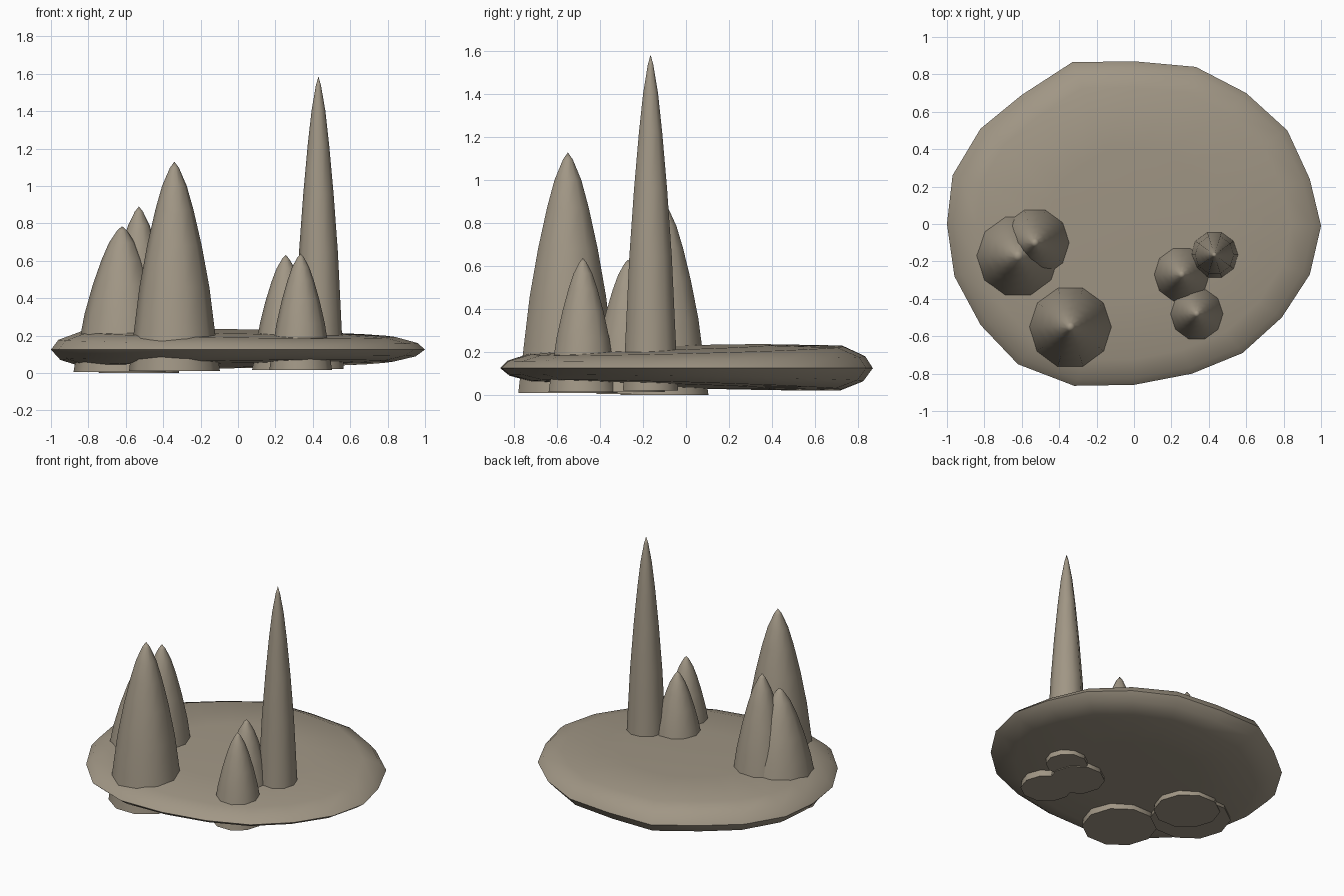
import bpy, bmesh
from math import cos, sin, pi, radians

cube = bpy.data.objects.get("Cube")
if cube:
    bpy.data.objects.remove(cube)

stone = bpy.data.materials.new("warm grey stone")
stone.use_nodes = True
color = (0.355, 0.307, 0.235, 1)
stone.diffuse_color = color
stone.node_tree.nodes["Principled BSDF"].inputs["Base Color"].default_value = color


def skin(name, rings, low, high, angle):
    """Bridge equal rings from bottom to top and close both ends with a fan."""
    bm = bmesh.new()
    loops = [[bm.verts.new(p) for p in ring] for ring in rings]
    n = len(loops[0])
    bottom, top = bm.verts.new(low), bm.verts.new(high)
    for i in range(n):
        j = (i + 1) % n
        for a, b in zip(loops, loops[1:]):
            bm.faces.new((a[i], a[j], b[j], b[i]))
        bm.faces.new((loops[0][j], loops[0][i], bottom))
        bm.faces.new((loops[-1][i], loops[-1][j], top))
    bmesh.ops.recalc_face_normals(bm, faces=bm.faces)
    mesh = bpy.data.meshes.new(name)
    bm.to_mesh(mesh)
    bm.free()
    mesh.materials.append(stone)
    obj = bpy.data.objects.new(name, mesh)
    bpy.context.collection.objects.link(obj)
    bpy.ops.object.select_all(action="DESELECT")
    obj.select_set(True)
    bpy.context.view_layer.objects.active = obj
    bpy.ops.object.shade_smooth_by_angle(angle=radians(angle))
    return obj


# Uneven slab: outline, then (scale, share of the half thickness) per ring
outline = [(1, -.01), (.94, .24), (.82, .5), (.6, .7), (.33, .84),
           (0, .87), (-.33, .865), (-.6, .69), (-.82, .51), (-.97, .26),
           (-1, 0), (-.96, -.28), (-.82, -.54), (-.62, -.75), (-.32, -.865),
           (0, -.86), (.31, -.8), (.58, -.69), (.79, -.5), (.94, -.27)]
section = [(.45, -1), (.83, -.95), (.95, -.55), (1, 0), (.96, .45), (.84, .85), (.45, 1)]


def slab_point(x, y, share):
    rim = .125
    top = .222 - .02 * x + .03 * y
    under = .042 + .018 * x - .03 * y
    z = rim + share * (top - rim if share > 0 else rim - under)
    return x, y, z


slab = [[slab_point(x * s, y * s, h) for x, y in outline] for s, h in section]
skin("base_slab", slab, slab_point(0, 0, -1), slab_point(0, 0, 1), 60)

# Tapered spires: name, x, y, foot radius, foot height, tip height
spires = [("tall_spire", .43, -.165, .135, .02, 1.585),
          ("broad_front_spire", -.34, -.55, .243, .01, 1.13),
          ("right_side_spire", -.62, -.17, .26, .005, .785),
          ("right_back_spire", -.53, -.1, .215, 0, .89),
          ("small_back_spire", .255, -.27, .18, .015, .63),
          ("small_front_spire", .335, -.48, .168, .015, .638)]
taper = [(1, 0), (.885, .2), (.77, .4), (.6, .6), (.42, .77), (.27, .885), (.1, .97)]

for name, x, y, radius, foot, tip in spires:
    rings = [[(x + radius * r * cos(i * pi / 5), y + radius * r * sin(i * pi / 5),
               foot + t * (tip - foot)) for i in range(10)] for r, t in taper]
    skin(name, rings, (x, y, foot), (x, y, tip), 50)
